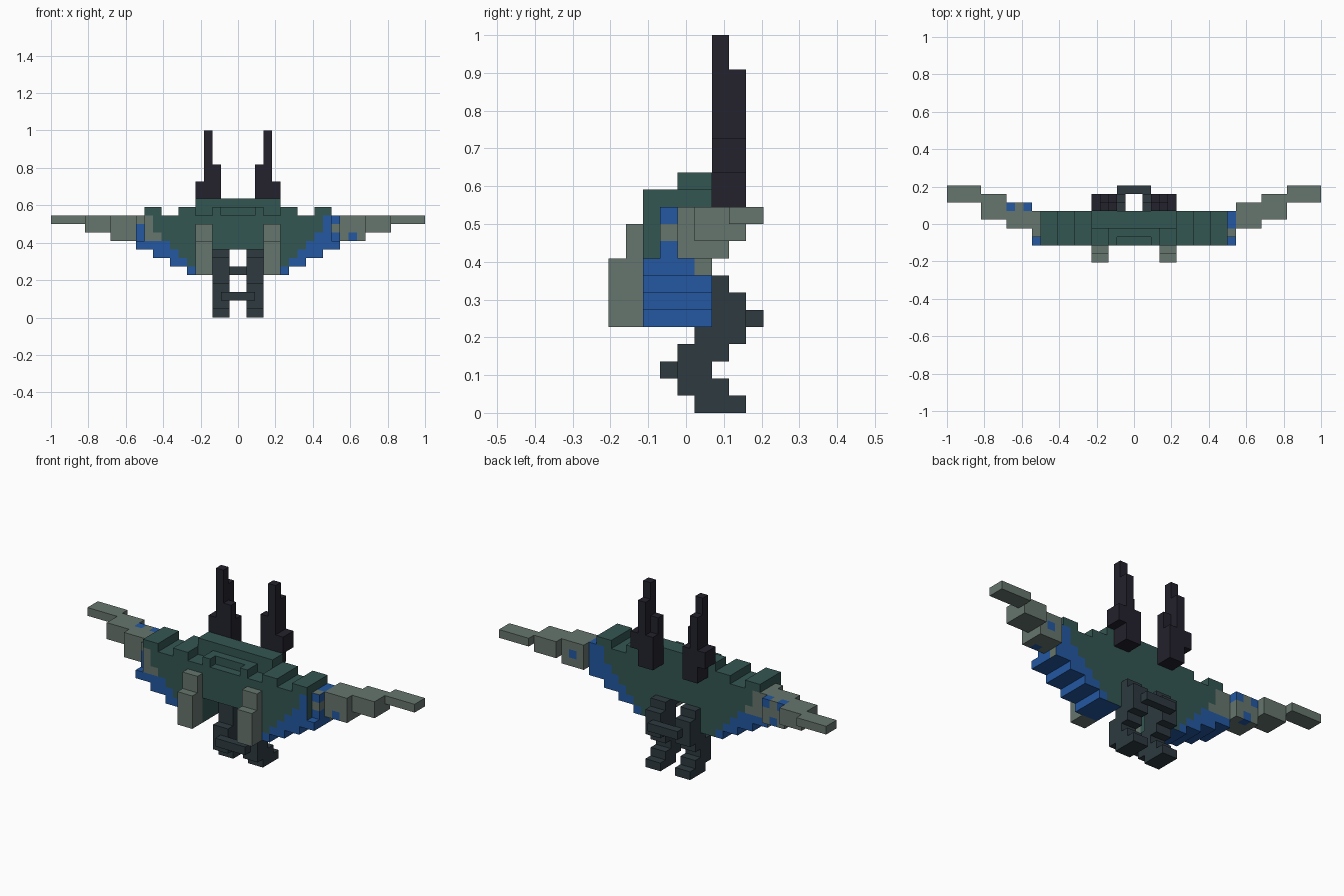
import bpy, bmesh, math
from mathutils import Vector

cube = bpy.data.objects.get("Cube")
if cube:
    bpy.data.objects.remove(cube, do_unlink=True)

U = 1 / 22  # size of one block


def srgb(r, g, b):
    return tuple(((c / 255 + 0.055) / 1.055) ** 2.4 for c in (r, g, b)) + (1.0,)


def material(name, rgb):
    m = bpy.data.materials.new(name)
    m.use_nodes = True
    m.diffuse_color = srgb(*rgb)
    bsdf = m.node_tree.nodes["Principled BSDF"]
    bsdf.inputs["Base Color"].default_value = srgb(*rgb)
    bsdf.inputs["Roughness"].default_value = 0.9
    return m


TEAL, GREY, DARK, BLACK, BLUE = range(5)
MATS = [material("deep teal", (52, 86, 82)),
        material("stone grey", (102, 117, 109)),
        material("dark slate", (45, 58, 64)),
        material("near black", (35, 34, 45)),
        material("strong blue", (35, 88, 162))]

SIDES = [Vector(v) for v in ((1, 0, 0), (-1, 0, 0), (0, 1, 0),
                             (0, -1, 0), (0, 0, 1), (0, 0, -1))]


def cells(boxes, mirror=False):
    """Boxes are (x0, x1, y0, y1, z0, z1) in block units; y counts from the front."""
    out = set()
    for x0, x1, y0, y1, z0, z1 in boxes:
        for x in range(x0, x1):
            for y in range(y0, y1):
                for z in range(z0, z1):
                    out.add((x, y, z))
                    if mirror:
                        out.add((-x - 1, y, z))
    return out


def part(name, filled, paint):
    """Skin the outside of a set of blocks; paint is a colour or a rule."""
    bm = bmesh.new()
    for c in sorted(filled):
        for n in SIDES:
            if tuple(int(a + b) for a, b in zip(c, n)) in filled:
                continue
            mid = Vector(c) + Vector((0.5, 0.5, 0.5)) + n / 2
            u = Vector((abs(n.y) + abs(n.z), abs(n.x), 0)) / 2
            v = n.cross(u)
            pts = (mid - u - v, mid + u - v, mid + u + v, mid - u + v)
            f = bm.faces.new([bm.verts.new((p.x * U, (p.y - 4.5) * U, p.z * U)) for p in pts])
            f.material_index = paint(c, n) if callable(paint) else paint
    bmesh.ops.remove_doubles(bm, verts=bm.verts, dist=1e-4)
    bmesh.ops.dissolve_limit(bm, angle_limit=math.radians(1), verts=bm.verts,
                             edges=bm.edges, delimit={'MATERIAL'})
    me = bpy.data.meshes.new(name)
    bm.to_mesh(me)
    bm.free()
    for m in MATS:
        me.materials.append(m)
    ob = bpy.data.objects.new(name, me)
    bpy.context.collection.objects.link(ob)
    return ob


# Body: wide shell with a stepped underside and raised ridges on top
body = cells([(0, 3, 2, 6, 8, 12), (3, 6, 2, 6, 5, 12), (6, 8, 2, 6, 6, 12),
              (8, 10, 2, 6, 7, 12), (10, 11, 2, 6, 8, 12), (11, 12, 2, 6, 8, 9),
              (0, 5, 4, 6, 12, 14), (5, 7, 2, 6, 12, 13), (9, 11, 2, 6, 12, 13),
              (0, 3, 2, 4, 12, 13)], mirror=True)
body -= cells([(0, 2, 2, 3, 12, 13)], mirror=True)  # notch at the front edge
TEAL_EDGE = {5: 5, 6: 6, 7: 7, 8: 8, 9: 9, 10: 10, 11: 10}


def body_paint(c, n):
    x, y, z = c
    a = x if x >= 0 else -x - 1
    if n.y:  # slanted border between shell and flank
        if a < TEAL_EDGE.get(z, 99):
            return TEAL
        return GREY if x < 0 and z >= 9 else BLUE
    if n.z > 0:
        return BLUE if a == 11 else TEAL
    if n.z < 0:
        return BLUE if a >= 3 else TEAL
    if z >= 9 or a == 3:
        return TEAL
    return GREY if a == 11 and y == 5 else BLUE


part("body", body, body_paint)

# Wings: blocks stepping outward and back, with a few blue patches
WING = [(11, 12, 3, 6, 9, 12), (12, 15, 4, 7, 9, 12),
        (15, 18, 5, 8, 10, 12), (18, 22, 7, 9, 11, 12)]
PATCHES = {(-15, 6, 11), (-13, 6, 11), (13, 4, 9), (13, 6, 10), (-14, 6, 9)}


def wing_paint(c, n):
    x, y, z = c
    if c in PATCHES:
        return BLUE
    if x == 11:  # left root
        return GREY if y == 3 and z == 10 or n.z > 0 and y == 3 else BLUE
    if x == -12:  # right root
        return BLUE if y == 3 and z in (9, 10) and n.y < 0 else GREY
    return GREY


left = cells(WING)
part("left_wing", left, wing_paint)
part("right_wing", {(-x - 1, y, z) for x, y, z in left}, wing_paint)

# Paired parts: right side is the mirror of the left
PAIRS = {
    "fang": (GREY, [(3, 5, 1, 2, 5, 11), (3, 5, 0, 1, 5, 9)]),
    "antenna": (BLACK, [(2, 4, 6, 8, 12, 16), (4, 5, 6, 8, 14, 16), (2, 4, 6, 7, 16, 18),
                        (3, 4, 6, 7, 18, 22), (3, 4, 7, 8, 16, 20)]),
    "leg": (DARK, [(1, 3, 5, 8, 0, 1), (1, 3, 4, 7, 1, 2), (1, 3, 4, 6, 2, 3),
                   (1, 3, 4, 7, 3, 4), (1, 3, 5, 8, 4, 7), (1, 3, 4, 7, 7, 8)]),
}
for name, (colour, boxes) in PAIRS.items():
    half = cells(boxes)
    part("left_" + name, half, colour)
    part("right_" + name, {(-x - 1, y, z) for x, y, z in half}, colour)

# Bars joining the legs
part("front_leg_bar", cells([(-2, 2, 3, 4, 2, 3)]), DARK)
part("rear_leg_bar", cells([(-2, 2, 8, 9, 5, 6)]), DARK)
